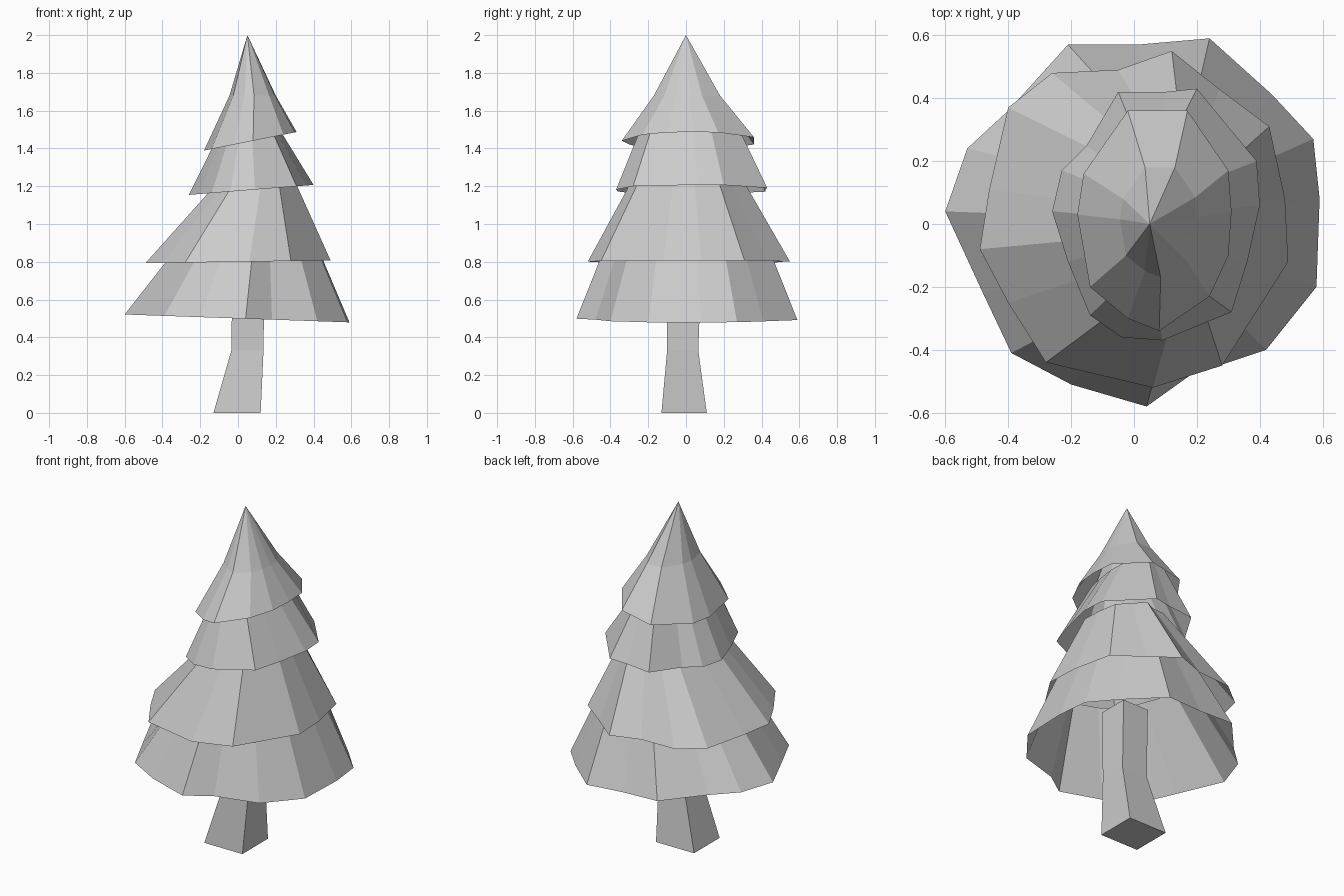
import bpy
import bmesh

default_cube = bpy.data.objects.get("Cube")
if default_cube:
    bpy.data.objects.remove(default_cube, do_unlink=True)

grey = bpy.data.materials.new("plain grey")
grey.use_nodes = True
colour = (0.6, 0.6, 0.6, 1)
grey.diffuse_color = colour
grey.node_tree.nodes["Principled BSDF"].inputs["Base Color"].default_value = colour


def loft(name, rings, tip=None, closed=False):
    """Skin a stack of equal-length rings, ending in an optional tip."""
    bm = bmesh.new()
    loops = [[bm.verts.new(p) for p in ring] for ring in rings]
    count = len(loops[0])
    for low, high in zip(loops, loops[1:]):
        for i in range(count):
            j = (i + 1) % count
            bm.faces.new((low[i], low[j], high[j], high[i]))
    if tip:
        top = bm.verts.new(tip)
        for i in range(count):
            bm.faces.new((loops[-1][i], loops[-1][(i + 1) % count], top))
    if closed:
        bm.faces.new(loops[0][::-1])
        bm.faces.new(loops[-1])
    mesh = bpy.data.meshes.new(name)
    bm.to_mesh(mesh)
    bm.free()
    mesh.materials.append(grey)
    obj = bpy.data.objects.new(name, mesh)
    bpy.context.collection.objects.link(obj)
    return obj


def rim(outline, height, tilt):
    """Ragged lower edge, outline in hundredths, leaning along x."""
    return [(x / 100, y / 100, height + tilt * x / 100) for x, y in outline[::-1]]


def shrink(ring, height, scale_x, scale_y, shift):
    return [(x * scale_x + shift, y * scale_y, height) for x, y, z in ring]


# Ragged branch outlines, clockwise from the tree's right side
bottom_outline = [(-60, 4), (-53, 24), (-40, 36), (-21, 57), (1, 57), (24, 59),
                  (44, 41), (57, 27), (59, 8), (58, -20), (42, -40), (18, -48),
                  (4, -58), (-20, -51), (-39, -41), (-48, -22)]
lower_outline = [(-49, -8), (-46, 11), (-40, 37), (-26, 48), (-5, 49), (12, 55),
                 (27, 43), (43, 31), (48, 8), (49, -12), (28, -45), (6, -52),
                 (-28, -44), (-40, -25)]
upper_outline = [(-26, 4), (-23, 17), (-15, 25), (-5, 42), (10, 42), (20, 43),
                 (39, 20), (40, 6), (36, -12), (31, -28), (9, -37), (-4, -36),
                 (-14, -29), (-21, -12)]
top_outline = [(-18, 3), (-16, 16), (-2, 36), (17, 36), (30, 17), (31, 4),
               (30, -10), (24, -23), (8, -34), (-2, -30), (-14, -20)]

# Open branch skirts, each tucked under the next
skirts = [
    ("bottom_branches", rim(bottom_outline, 0.5, -0.035), (0.95, 0.55, 0.69, 0.066)),
    ("lower_branches", rim(lower_outline, 0.8, 0.015), (1.25, 0.38, 0.53, 0.105)),
    ("upper_branches", rim(upper_outline, 1.175, 0.08), (1.55, 0.385, 0.6, 0.036)),
]
for name, ring, neck in skirts:
    loft(name, [ring, shrink(ring, *neck)])

# Pointed crown
crown = rim(top_outline, 1.425, 0.2)
loft("crown", [crown, shrink(crown, 1.68, 0.5, 0.5, 0.045)], tip=(0.05, 0, 2))


# Bent square trunk
def square(x0, x1, y0, y1, z):
    return [(x0, y0, z), (x1, y0, z), (x1, y1, z), (x0, y1, z)]


loft("trunk", [square(-0.13, 0.12, -0.13, 0.11, 0),
               square(-0.035, 0.135, -0.1, 0.065, 0.33),
               square(-0.03, 0.14, -0.1, 0.08, 0.74)], closed=True)
